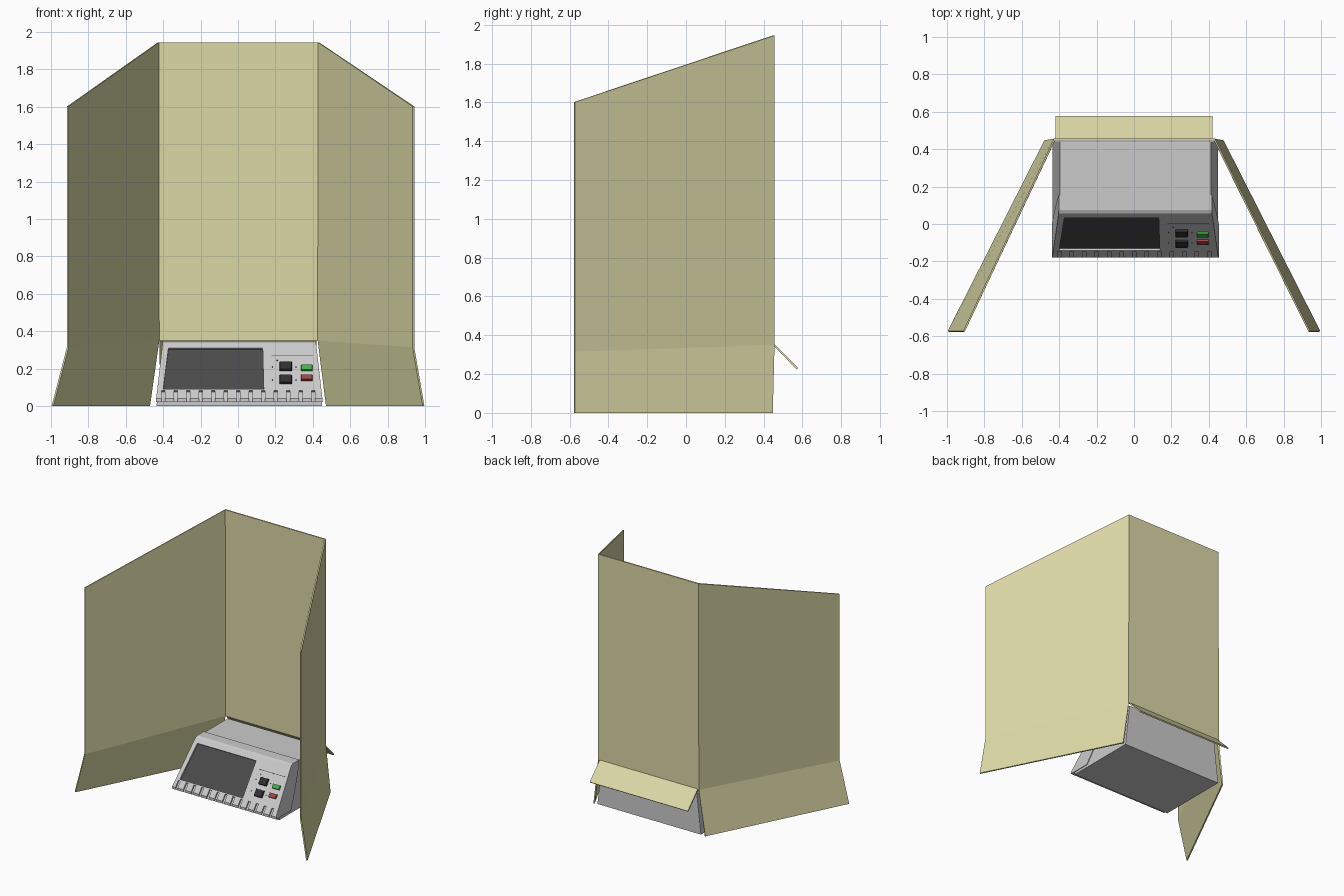
import bpy, bmesh
from mathutils import Vector, Matrix

if "Cube" in bpy.data.objects:
    bpy.data.objects.remove(bpy.data.objects["Cube"])


def material(name, rgb):
    m = bpy.data.materials.new(name)
    m.diffuse_color = (*rgb, 1)
    m.use_nodes = True
    m.node_tree.nodes["Principled BSDF"].inputs["Base Color"].default_value = m.diffuse_color
    return m


CREAM = material("cream_card", (0.71, 0.69, 0.38))
DARK = material("dark_screen", (0.07, 0.07, 0.07))
BLACK = material("black_key", (0.03, 0.03, 0.03))
GREEN = material("green_key", (0.05, 0.45, 0.07))
RED = material("red_key", (0.35, 0.06, 0.06))


def mesh_object(name, verts, faces, mat=None):
    me = bpy.data.meshes.new(name)
    bm = bmesh.new()
    vs = [bm.verts.new(v) for v in verts]
    for f in faces:
        bm.faces.new([vs[i] for i in f])
    bmesh.ops.recalc_face_normals(bm, faces=bm.faces)
    bm.to_mesh(me)
    bm.free()
    ob = bpy.data.objects.new(name, me)
    bpy.context.collection.objects.link(ob)
    if mat:
        me.materials.append(mat)
    return ob


def prism(name, loop_a, loop_b, mat=None):
    """Solid between two matching loops of points."""
    n = len(loop_a)
    faces = [tuple(range(n)), tuple(range(2 * n - 1, n - 1, -1))]
    faces += [(i, (i + 1) % n, n + (i + 1) % n, n + i) for i in range(n)]
    return mesh_object(name, list(loop_a) + list(loop_b), faces, mat)


def tapered(name, profile, inset=0.0):
    """Side profile (y, z) extruded across x, narrowing upwards."""
    def side(s):
        return [(0.007 + s * (0.449 - inset - 0.115 * z), y, z) for y, z in profile]
    return prism(name, side(-1), side(1))


def apply(ob, mod):
    with bpy.context.temp_override(object=ob, active_object=ob):
        bpy.ops.object.modifier_apply(modifier=mod.name)


def cut(ob, cutter):
    mod = ob.modifiers.new("cut", "BOOLEAN")
    mod.operation, mod.solver, mod.object = "DIFFERENCE", "EXACT", cutter
    apply(ob, mod)
    bpy.data.objects.remove(cutter)


# Folded privacy screen: back panel, two wings with flared skirts, rear flap
shield = mesh_object("privacy_screen", [
    (-0.425, 0.452, 1.945), (0.43, 0.452, 1.945), (-0.425, 0.452, 0.35), (0.43, 0.452, 0.35),
    (-0.91, -0.575, 1.602), (-0.91, -0.575, 0.315), (0.938, -0.575, 1.602), (0.938, -0.575, 0.315),
    (-0.475, 0.445, 0), (-0.992, -0.575, 0), (0.475, 0.445, 0), (0.992, -0.575, 0),
], [(0, 1, 3, 2), (0, 2, 5, 4), (1, 6, 7, 3), (2, 8, 9, 5), (3, 7, 11, 10)], CREAM)
flap = mesh_object("rear_flap", [
    (-0.42, 0.452, 0.352), (0.42, 0.452, 0.352), (0.42, 0.575, 0.227), (-0.42, 0.575, 0.227),
], [(0, 1, 2, 3)], CREAM)
for ob in (shield, flap):
    s = ob.modifiers.new("thickness", "SOLIDIFY")
    s.thickness, s.offset, s.use_even_offset = 0.01, 0, True
    apply(ob, s)

# Machine housing: rear body and front bezel
tapered("rear_body", [(-0.14, 0), (0.44, 0), (0.44, 0.34), (0.15, 0.34), (-0.02, 0.12), (-0.14, 0.025)], 0.006)
bezel = tapered("front_bezel", [(-0.18, 0.022), (0.0, 0.022), (0.04, 0.09), (0.125, 0.26), (0.155, 0.347),
                                (0.075, 0.347), (0.055, 0.338), (-0.18, 0.04)])

# Sloped face frame: local x across, y up the slope, z outwards
UP = Vector((0, 0.235, 0.298)).normalized()
OUT = Vector((0, -UP.z, UP.y))
ORIGIN = Vector((0, -0.18, 0.04))


def face_pt(x, z, out):
    """Point on the sloped face at world x and height z, lifted outwards."""
    return ORIGIN + Vector((x, 0, 0)) + UP * ((z - 0.04) / UP.z) + OUT * out


def on_face(name, outline, low, high, mat=None, shrink=1.0):
    cx = sum(p[0] for p in outline) / len(outline)
    cz = sum(p[1] for p in outline) / len(outline)
    top = [(cx + (x - cx) * shrink, cz + (z - cz) * shrink) for x, z in outline]
    return prism(name, [face_pt(x, z, low) for x, z in outline],
                 [face_pt(x, z, high) for x, z in top], mat)


def rect(x0, x1, z0, z1):
    return [(x0, z0), (x1, z0), (x1, z1), (x0, z1)]


# Recessed display
display = [(-0.40, 0.09), (0.138, 0.09), (0.132, 0.31), (-0.372, 0.31)]
cut(bezel, on_face("display_cutter", display, -0.015, 0.03))
on_face("display", display, -0.02, -0.013, DARK)

# Row of notches along the lower edge
for i in range(13):
    x = -0.40 + 0.0668 * i
    cut(bezel, on_face("notch_cutter", rect(x - 0.009, x + 0.009, -0.03, 0.082), -0.012, 0.04))

# Keys
on_face("upper_black_key", rect(0.22, 0.29, 0.188, 0.232), -0.005, 0.014, BLACK, 0.88)
on_face("lower_black_key", rect(0.22, 0.29, 0.118, 0.162), -0.005, 0.014, BLACK, 0.88)
on_face("green_key", rect(0.335, 0.40, 0.188, 0.215), -0.005, 0.012, GREEN, 0.9)
on_face("red_key", rect(0.335, 0.40, 0.135, 0.162), -0.005, 0.012, RED, 0.9)

# Indicator slot and small lamps
on_face("slot_line", rect(0.18, 0.40, 0.268, 0.271), -0.003, 0.001, DARK)
for x, z in [(0.185, 0.21), (0.185, 0.14), (0.31, 0.21), (0.31, 0.14), (0.21, 0.245)]:
    on_face("lamp", rect(x - 0.003, x + 0.003, z - 0.003, z + 0.003), -0.003, 0.002, DARK)
